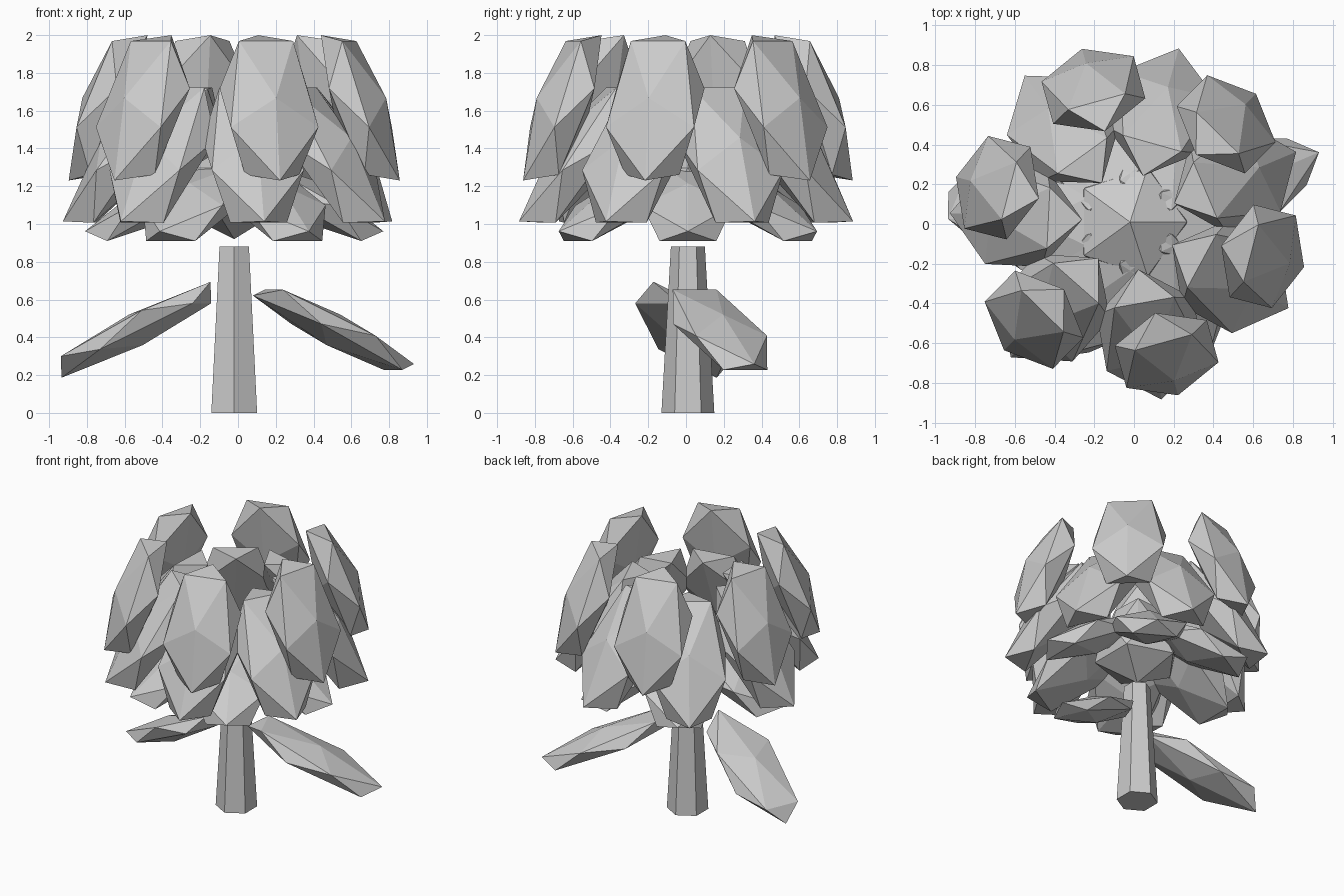
import bpy
from math import radians, cos, sin
from mathutils import Matrix, Vector

if "Cube" in bpy.data.objects:
    bpy.data.objects.remove(bpy.data.objects["Cube"])

CX, CY = -0.02, 0.01   # flower axis


def blob(name, loc, scale, azimuth=0.0, droop=0.0):
    """Stretched 20-sided ball: long axis points outward and droops."""
    bpy.ops.mesh.primitive_ico_sphere_add(subdivisions=1, radius=1)
    ob = bpy.context.object
    ob.name = name
    rot = (Matrix.Rotation(radians(azimuth), 4, 'Z')
           @ Matrix.Rotation(radians(droop), 4, 'Y'))
    ob.data.transform(Matrix.Translation(Vector(loc)) @ rot @ Matrix.Diagonal((*scale, 1)))
    return ob


def petal_ring(name, count, start, radius, z, scale, droop):
    for i in range(count):
        ang = start + 360 * i / count
        loc = (CX + radius * cos(radians(ang)), CY + radius * sin(radians(ang)), z)
        blob(f"{name}_{i + 1}", loc, scale, ang, droop)


# Tapered six-sided stem
bpy.ops.mesh.primitive_cone_add(vertices=6, radius1=0.14, radius2=0.09,
                                depth=0.88, location=(CX, CY, 0.44))
bpy.context.object.name = "stem"

# Flower centre
blob("flower_centre", (CX, CY, 1.18), (0.32, 0.32, 0.26))

# Three tiers of drooping petals
petal_ring("lower_petal", 6, 0, 0.414, 1.115, (0.45, 0.285, 0.115), 29.5)
petal_ring("middle_petal", 7, 22.9, 0.575, 1.365, (0.535, 0.29, 0.16), 55)
petal_ring("upper_petal", 6, 45.5, 0.69, 1.615, (0.487, 0.283, 0.15), 69.5)

# Leaves (the left one slopes the other way)
blob("right_leaf", (0.505, 0.18, 0.44), (0.555, 0.24, 0.09), 23, 26)
blob("left_leaf", (-0.54, -0.005, 0.44), (0.555, 0.24, 0.09), -23, -26)
